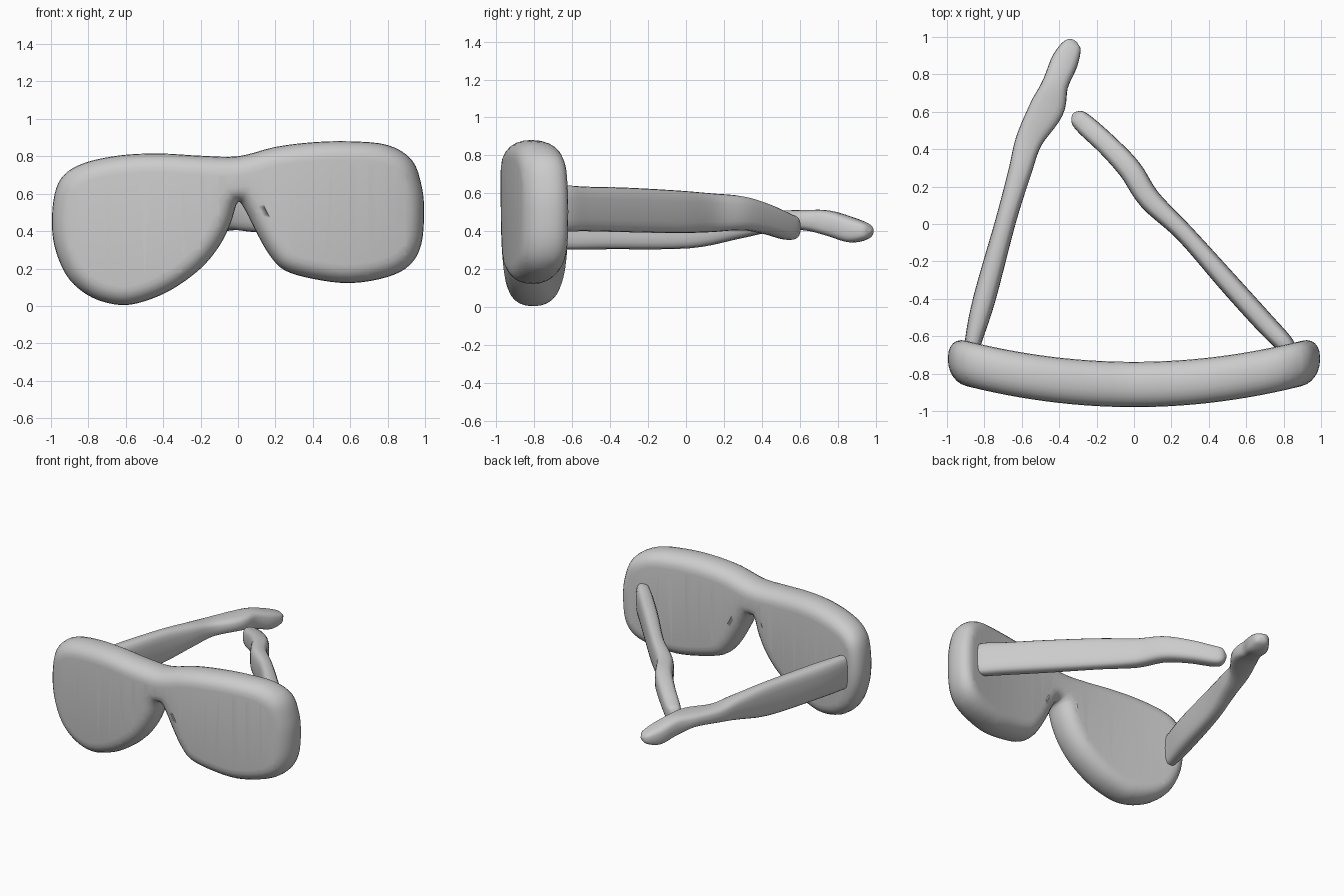
import bpy, bmesh, math
from mathutils import Vector

if "Cube" in bpy.data.objects:
    bpy.data.objects.remove(bpy.data.objects["Cube"])


def spline(points, steps, closed):
    """Catmull-Rom interpolation of tuples of any dimension."""
    pts = [Vector(p) for p in points]
    n = len(pts)
    get = (lambda i: pts[i % n]) if closed else (lambda i: pts[max(0, min(n - 1, i))])
    out = []
    for i in range(n if closed else n - 1):
        a, b, c, d = (get(i + k) for k in (-1, 0, 1, 2))
        for s in range(steps):
            t = s / steps
            out.append(0.5 * (2 * b + (c - a) * t + (2 * a - 5 * b + 4 * c - d) * t ** 2
                              + (3 * b - a - 3 * c + d) * t ** 3))
    if not closed:
        out.append(pts[-1])
    return out


def spow(v, p):
    return math.copysign(abs(v) ** p, v)


def loft(bm, rings):
    """Skin closed rings of points and cap both ends."""
    loops = [[bm.verts.new(p) for p in r] for r in rings]
    n = len(loops[0])
    for a, b in zip(loops, loops[1:]):
        for i in range(n):
            j = (i + 1) % n
            bm.faces.new((a[i], a[j], b[j], b[i]))
    return [bm.faces.new(loops[0][::-1]), bm.faces.new(loops[-1])]


def finish(bm, name):
    bmesh.ops.recalc_face_normals(bm, faces=bm.faces[:])
    mesh = bpy.data.meshes.new(name)
    bm.to_mesh(mesh)
    bm.free()
    for poly in mesh.polygons:
        poly.use_smooth = True
    ob = bpy.data.objects.new(name, mesh)
    bpy.context.collection.objects.link(ob)


# Lens front: lopsided outline, rounded rim, bent around the face
outline = [(0, .80), (.2, .85), (.4, .875), (.6, .88), (.8, .86), (.93, .78), (.982, .64),
           (.995, .5), (.98, .33), (.92, .22), (.8, .155), (.6, .122), (.4, .145), (.25, .19),
           (.17, .27), (.1, .39), (.045, .5), (0, .555), (-.04, .44), (-.1, .32), (-.2, .20),
           (-.35, .09), (-.5, .025), (-.63, .005), (-.78, .045), (-.9, .14), (-.97, .28),
           (-.995, .43), (-.98, .6), (-.93, .7), (-.82, .765), (-.63, .805), (-.42, .815),
           (-.2, .803)]
edge = spline(outline, 4, True)
count = len(edge)
inward = []
for i in range(count):
    t = (edge[(i + 1) % count] - edge[i - 1]).normalized()
    inward.append(Vector((t.y, -t.x)))          # outline runs clockwise
RIM, HALF = .10, .121
rings = []
for k in range(13):
    a = math.pi * (k / 12 - .5)
    inset, y = RIM * (1 - max(0, math.cos(a)) ** .9), HALF * spow(math.sin(a), .9)
    rings.append([(p.x + n.x * inset, y, p.y + n.y * inset) for p, n in zip(edge, inward)])
bm = bmesh.new()
caps = loft(bm, rings)
bmesh.ops.triangulate(bm, faces=caps)
for k in range(-9, 10):
    bmesh.ops.bisect_plane(bm, geom=bm.verts[:] + bm.edges[:] + bm.faces[:], dist=1e-4,
                           plane_co=(k / 10, 0, 0), plane_no=(1, 0, 0))
for v in bm.verts:
    v.co.y += -.858 + .14 * v.co.x ** 2
finish(bm, "lens_front")


# Temple arms: stations are x, y, half width, bottom z, top z
def arm(name, stations):
    path = spline(stations, 5, False)
    rings = []
    for i, s in enumerate(path):
        a, b = path[max(0, i - 1)], path[min(len(path) - 1, i + 1)]
        d = Vector((b[0] - a[0], b[1] - a[1])).normalized()
        mid, half = (s[3] + s[4]) / 2, (s[4] - s[3]) / 2
        ring = []
        for k in range(20):
            t = math.tau * k / 20
            w, h = s[2] * spow(math.cos(t), .65), half * spow(math.sin(t), .65)
            ring.append((s[0] + d.y * w, s[1] - d.x * w, mid + h))
        rings.append(ring)
    bm = bmesh.new()
    loft(bm, rings)
    finish(bm, name)


arm("right_arm", [(.85, -.70, .035, .42, .62), (.80, -.635, .05, .40, .64),
                  (.70, -.53, .055, .40, .635), (.51, -.32, .055, .395, .63),
                  (.27, -.05, .05, .39, .615), (.085, .13, .06, .395, .60),
                  (-.02, .29, .062, .405, .585), (-.14, .42, .058, .385, .545),
                  (-.26, .53, .055, .355, .495), (-.305, .572, .042, .365, .475),
                  (-.325, .59, .01, .41, .43)])
arm("left_arm", [(-.87, -.72, .035, .32, .53), (-.86, -.63, .045, .305, .55),
                 (-.80, -.40, .06, .305, .555), (-.685, .02, .055, .31, .55),
                 (-.61, .28, .062, .36, .53), (-.56, .45, .072, .395, .51),
                 (-.465, .62, .092, .405, .512), (-.42, .75, .07, .375, .51),
                 (-.37, .87, .072, .34, .475), (-.33, .955, .05, .36, .44),
                 (-.315, .98, .012, .395, .41)])
